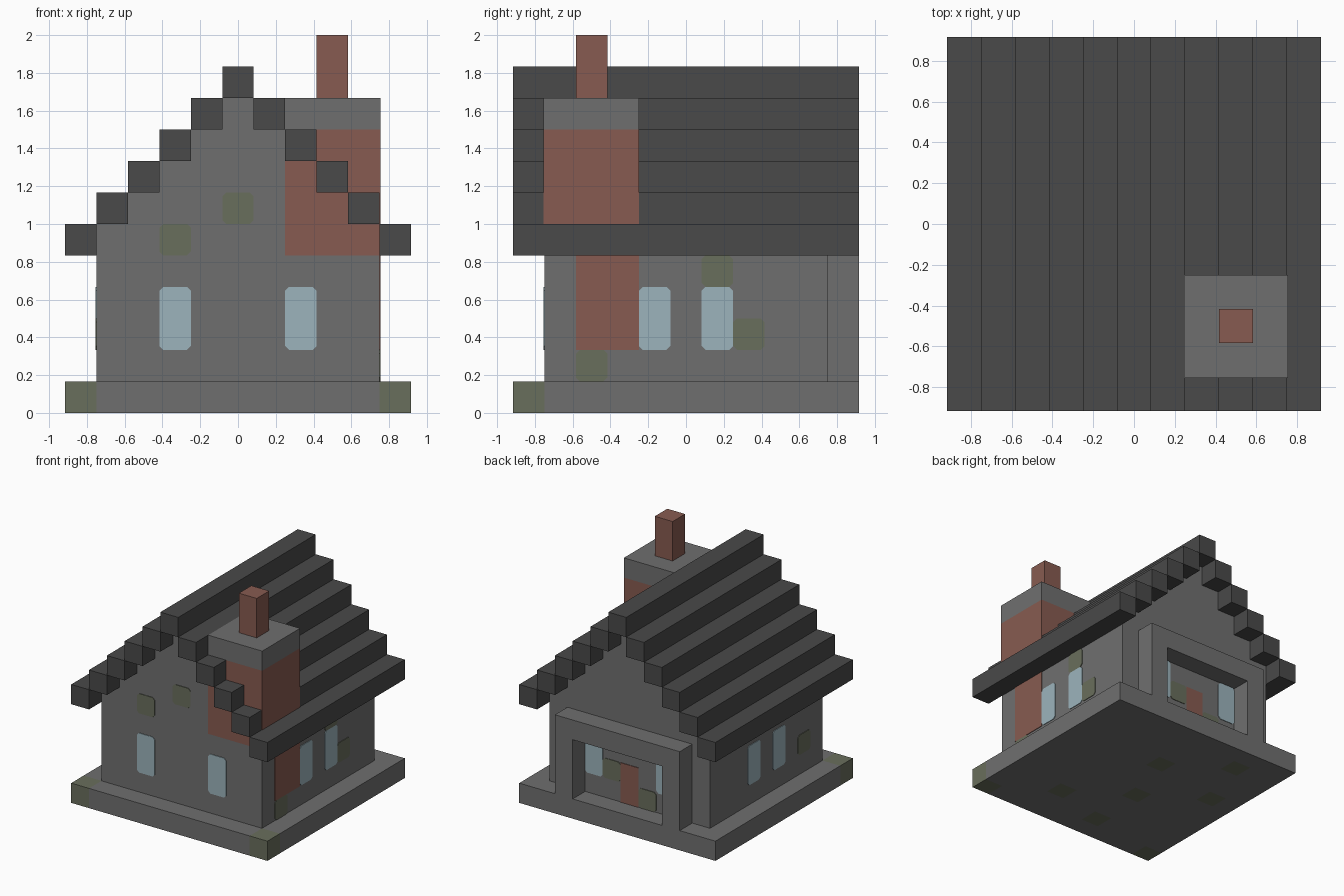
import bpy, bmesh

cube = bpy.data.objects.get("Cube")
if cube:
    bpy.data.objects.remove(cube)

U = 1 / 6          # one building block
SKIN = 0.03        # thickness of painted plates, in blocks
WALL = 4.5         # distance of every wall from the centre
EDGE = 5.5         # distance of base and eaves from the centre


def material(name, *rgb):
    mat = bpy.data.materials.new(name)
    mat.use_nodes = True
    mat.diffuse_color = (*rgb, 1)
    mat.node_tree.nodes["Principled BSDF"].inputs["Base Color"].default_value = (*rgb, 1)
    return mat


STONE = material("grey stone", 0.159, 0.159, 0.159)
ROOF = material("dark slate", 0.067, 0.067, 0.067)
BRICK = material("red brick", 0.242, 0.105, 0.082)
MOSS = material("moss", 0.141, 0.156, 0.107)
GLASS = material("pale glass", 0.332, 0.456, 0.503)


def finish(name, bm, *mats):
    bmesh.ops.recalc_face_normals(bm, faces=bm.faces)
    bmesh.ops.scale(bm, vec=(U, U, U), verts=bm.verts)
    mesh = bpy.data.meshes.new(name)
    bm.to_mesh(mesh)
    bm.free()
    for mat in mats:
        mesh.materials.append(mat)
    obj = bpy.data.objects.new(name, mesh)
    bpy.context.collection.objects.link(obj)
    return obj


def prism(name, mat, profile, start, end, axis="y"):
    """Extrude a profile of (across, height) points along an axis."""
    bm = bmesh.new()
    place = (lambda a, d, z: (a, d, z)) if axis == "y" else (lambda a, d, z: (d, a, z))
    rings = [[bm.verts.new(place(a, d, z)) for a, z in profile] for d in (start, end)]
    for ring in rings:
        bm.faces.new(ring)
    count = len(profile)
    for i in range(count):
        j = (i + 1) % count
        bm.faces.new((rings[0][i], rings[0][j], rings[1][j], rings[1][i]))
    return finish(name, bm, mat)


def rect(a0, a1, z0, z1, cut=0):
    if not cut:
        return [(a0, z0), (a1, z0), (a1, z1), (a0, z1)]
    return [(a0 + cut, z0), (a1 - cut, z0), (a1, z0 + cut), (a1, z1 - cut),
            (a1 - cut, z1), (a0 + cut, z1), (a0, z1 - cut), (a0, z0 + cut)]


def plate(name, mat, side, centre, z0, z1, width=1, cut=0.12):
    """Thin painted panel on one of the four walls."""
    axis = "x" if side in ("left", "right") else "y"
    sign = 1 if side in ("left", "back") else -1
    shape = rect(centre - width / 2, centre + width / 2, z0, z1, cut)
    prism(f"{side}_{name}", mat, shape, sign * WALL, sign * (WALL + SKIN), axis)


# Base slab with mossy front corners and mossy patches underneath
bm = bmesh.new()
bmesh.ops.create_grid(bm, x_segments=11, y_segments=11, size=EDGE)
top = bmesh.ops.extrude_face_region(bm, geom=bm.faces[:])["geom"]
bmesh.ops.translate(bm, vec=(0, 0, 1), verts=[v for v in top if isinstance(v, bmesh.types.BMVert)])
patches = {(2, -3), (0, 2), (-1, -1), (-3, 4), (-4, 1), (-1, -4)}
for face in bm.faces:
    c = face.calc_center_median()
    corner = abs(c.x) > WALL and c.y < -WALL
    under = c.z < 0.1 and (round(c.x), round(c.y)) in patches
    face.material_index = int(corner or under)
finish("base", bm, STONE, MOSS)

# House body with stepped gables
half = [(WALL, 1), (WALL, 6)]
for i in range(1, 5):
    half += [(WALL - i, 5 + i), (WALL - i, 6 + i)]
prism("house_walls", STONE, half + [(-x, z) for x, z in reversed(half)], -WALL, WALL)

# Stepped roof beams and ridge
for step in range(-5, 6):
    z = 10 - abs(step)
    name = "roof_ridge" if step == 0 else f"roof_beam_{step + 5}"
    prism(name, ROOF, rect(step - 0.5, step + 0.5, z, z + 1), -EDGE, EDGE)

# Chimney, its cap and flue
near, far = -WALL - SKIN, -1.5
prism("chimney", BRICK, rect(1.5, WALL + SKIN, 5, 9), near, far)
prism("chimney_cap", STONE, rect(1.5, WALL + SKIN, 9, 10), near, far)
prism("chimney_flue", BRICK, rect(2.5, 3.5, 10, 12), -3.5, -2.5)
plate("chimney_breast", BRICK, "left", -2.5, 2, 5, width=2, cut=0)

# Porch frame around the back door
porch = [(-3.5, 1), (-3.5, 5), (3.5, 5), (3.5, 1), (2.5, 1), (2.5, 4), (-2.5, 4), (-2.5, 1)]
prism("porch_frame", STONE, porch, WALL, EDGE)
plate("door", BRICK, "back", 0, 1, 3, cut=0)

# Windows
for side, centres in {"front": (-2, 2), "back": (-2, 2), "left": (-1, 1), "right": (-1, 1)}.items():
    for n, centre in enumerate(centres, 1):
        plate(f"window_{n}", GLASS, side, centre, 2, 4)

# Mossy stones
moss = [("front", -2, 5), ("front", 0, 6), ("back", 1, 2), ("back", -1, 1),
        ("left", -3, 1), ("left", 1, 4), ("left", 2, 2), ("right", -3, 2)]
for n, (side, centre, z) in enumerate(moss, 1):
    plate(f"moss_{n}", MOSS, side, centre, z, z + 1)
